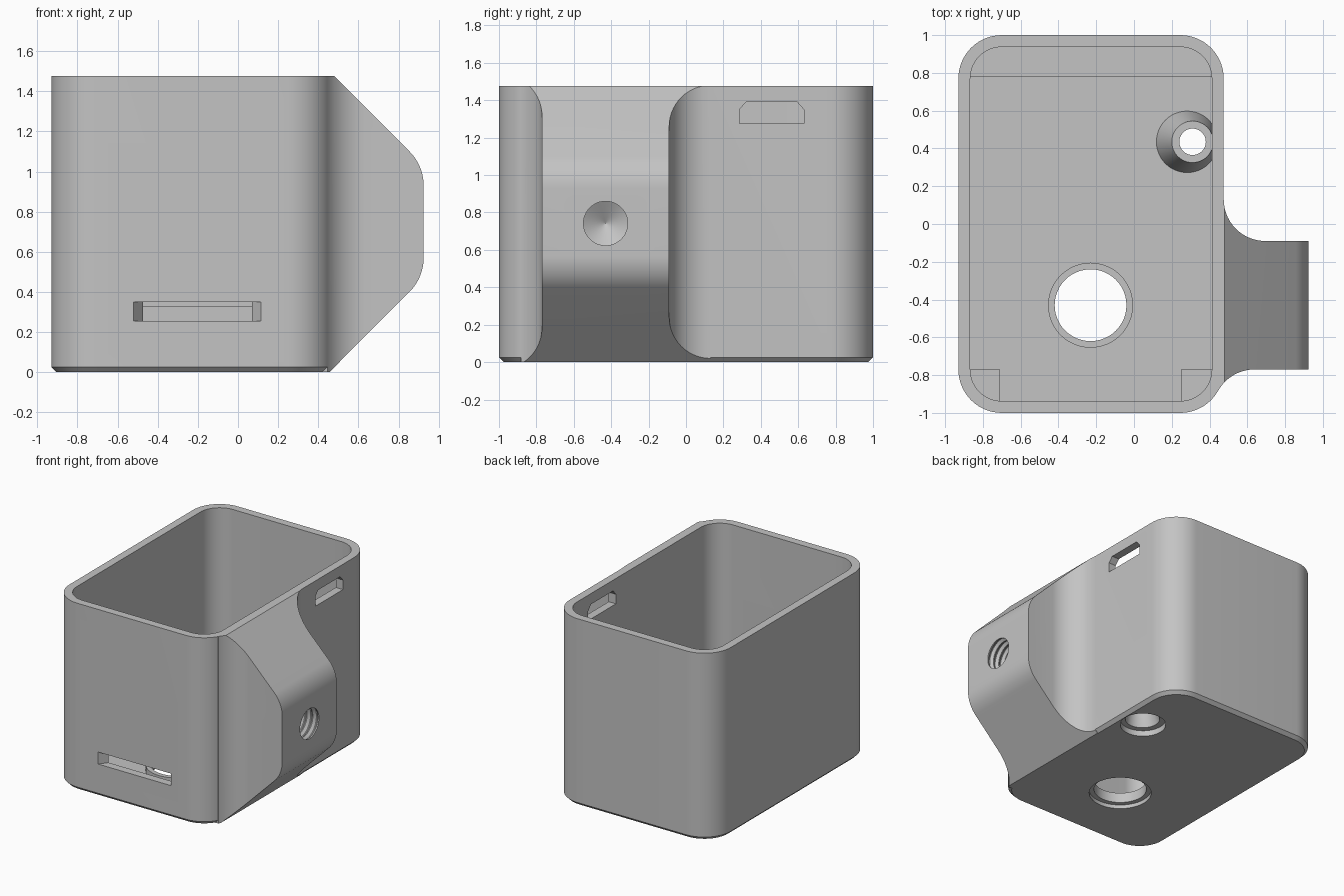
import bpy, bmesh
from math import sin, cos, radians

cube = bpy.data.objects.get("Cube")
if cube:
    bpy.data.objects.remove(cube, do_unlink=True)

grey = bpy.data.materials.new("light_grey")
grey.use_nodes = True
grey.diffuse_color = (0.55, 0.55, 0.55, 1)
grey.node_tree.nodes["Principled BSDF"].inputs["Base Color"].default_value = grey.diffuse_color


def loft(name, rings):
    """Closed solid skinned through rings that have equal point counts."""
    bm = bmesh.new()
    loops = [[bm.verts.new(p) for p in ring] for ring in rings]
    n = len(loops[0])
    for a, b in zip(loops, loops[1:]):
        for i in range(n):
            j = (i + 1) % n
            bm.faces.new((a[i], a[j], b[j], b[i]))
    bm.faces.new(loops[0][::-1])
    bm.faces.new(loops[-1])
    bmesh.ops.recalc_face_normals(bm, faces=bm.faces)
    mesh = bpy.data.meshes.new(name)
    bm.to_mesh(mesh)
    bm.free()
    mesh.materials.append(grey)
    obj = bpy.data.objects.new(name, mesh)
    bpy.context.collection.objects.link(obj)
    return obj


def combine(target, tool, operation):
    """Apply an exact boolean and discard the tool."""
    mod = target.modifiers.new("cut", 'BOOLEAN')
    mod.operation, mod.solver, mod.object = operation, 'EXACT', tool
    bpy.context.view_layer.objects.active = target
    bpy.ops.object.modifier_apply(modifier=mod.name)
    bpy.data.objects.remove(tool, do_unlink=True)


def arc(cx, cy, r, start, end, steps=14):
    angles = [radians(start + (end - start) * i / steps) for i in range(steps + 1)]
    return [(cx + r * cos(a), cy + r * sin(a)) for a in angles]


def circle(cx, cy, r, z):
    return [(x, y, z) for x, y in arc(cx, cy, r, 0, 360, 48)[:-1]]


def rounded(inset, z):
    """Rounded rectangular outline of the case, moved inward."""
    r = 0.23 - inset
    corners = ((0.245, 0.77, 0), (-0.70, 0.77, 90), (-0.70, -0.77, 180), (0.245, -0.77, 270))
    return [(x, y, z) for cx, cy, a in corners for x, y in arc(cx, cy, r, a, a + 90)]


def box(name, x0, x1, y0, y1, z0, z1):
    return loft(name, [[(x0, y0, z), (x1, y0, z), (x1, y1, z), (x0, y1, z)] for z in (z0, z1)])


TOP, FLOOR, LEDGE = 1.475, 0.065, 0.33

# Outer case with chamfered base
case = loft("case", [rounded(0.025, 0), rounded(0, 0.025), rounded(0, TOP)])

# Side mount: filleted plan intersected with a sloped side profile
plan = (arc(0.695, 0.13, 0.22, 180, 270) + [(1.0, -0.09), (1.0, -0.77)]
        + arc(0.638, -0.99, 0.22, 90, 150.8) + [(0.42, -0.883), (0.42, 0.13)])
mount = loft("side_mount", [[(x, y, z) for x, y in plan] for z in (-0.1, 1.6)])
side = ([(0.40, 0), (0.455, 0)] + arc(0.685, 0.57, 0.24, -45, 0)
        + arc(0.685, 0.93, 0.24, 0, 45) + [(0.48, TOP), (0.40, TOP)])
combine(mount, loft("mount_profile", [[(x, y, z) for x, z in side] for y in (-1.2, 0.5)]), 'INTERSECT')
combine(case, mount, 'UNION')

# Inner cavity, leaving ledge, corner posts, ring lip and cable cone standing
cavity = loft("cavity", [rounded(0.063, FLOOR), rounded(0.063, 1.6)])
standing = [
    box("back_ledge", -1, 0.6, 0.78, 1.1, -0.1, LEDGE),
    box("right_post", -1, -0.71, -1.1, -0.77, -0.1, LEDGE),
    box("left_post", 0.25, 0.6, -1.1, -0.77, -0.1, LEDGE),
    loft("ring_lip", [circle(-0.23, -0.43, 0.225, 0), circle(-0.23, -0.43, 0.225, 0.11)]),
    loft("cable_cone", [circle(0.28, 0.435, 0.165, FLOOR - 0.01), circle(0.31, 0.435, 0.11, 0.3)]),
]
for part in standing:
    combine(cavity, part, 'DIFFERENCE')
combine(case, cavity, 'DIFFERENCE')

# Floor opening with a shallow recess below
x, y = -0.23, -0.43
combine(case, loft("floor_opening", [
    circle(x, y, 0.225, -0.1), circle(x, y, 0.225, 0.03),
    circle(x, y, 0.19, 0.031), circle(x, y, 0.19, 0.3)]), 'DIFFERENCE')

# Cable opening, wide below and narrow above
combine(case, loft("cable_opening", [
    circle(0.28, 0.435, 0.165, -0.1), circle(0.28, 0.435, 0.165, 0.045),
    circle(0.285, 0.435, 0.125, 0.046), circle(0.31, 0.435, 0.07, 0.28),
    circle(0.31, 0.435, 0.07, 0.5)]), 'DIFFERENCE')

# Tapered card slot in the front wall
slot = []
for yy, grow in ((-1.02, 0.014), (-0.92, -0.058)):
    x0, x1 = -0.52 - grow, 0.115 + grow
    slot.append([(x0, yy, 0.255), (x1, yy, 0.255), (x1, yy, 0.35), (x0, yy, 0.35)])
combine(case, loft("card_slot", slot), 'DIFFERENCE')

# Plug opening in the left wall
plug = [(0.285, 1.275), (0.63, 1.275), (0.63, 1.35), (0.595, 1.39), (0.32, 1.39), (0.285, 1.35)]
combine(case, loft("plug_opening", [[(x, y, z) for y, z in plug] for x in (0.3, 0.6)]), 'DIFFERENCE')

# Threaded mounting hole with a conical end
steps = [(1.0, 0.118)]
for i in range(7):
    d = 0.915 - 0.05 * i
    steps += [(d, 0.118), (d - 0.018, 0.136), (d - 0.025, 0.136), (d - 0.043, 0.118)]
steps += [(0.56, 0.118), (0.49, 0.001)]
combine(case, loft("thread", [[(d, a, b) for a, b, _ in circle(-0.43, 0.742, r, 0)]
                              for d, r in steps]), 'DIFFERENCE')

# Smooth the curves, keep the edges crisp
bpy.ops.object.select_all(action='DESELECT')
case.select_set(True)
bpy.context.view_layer.objects.active = case
bpy.ops.object.shade_smooth_by_angle(angle=radians(30))
